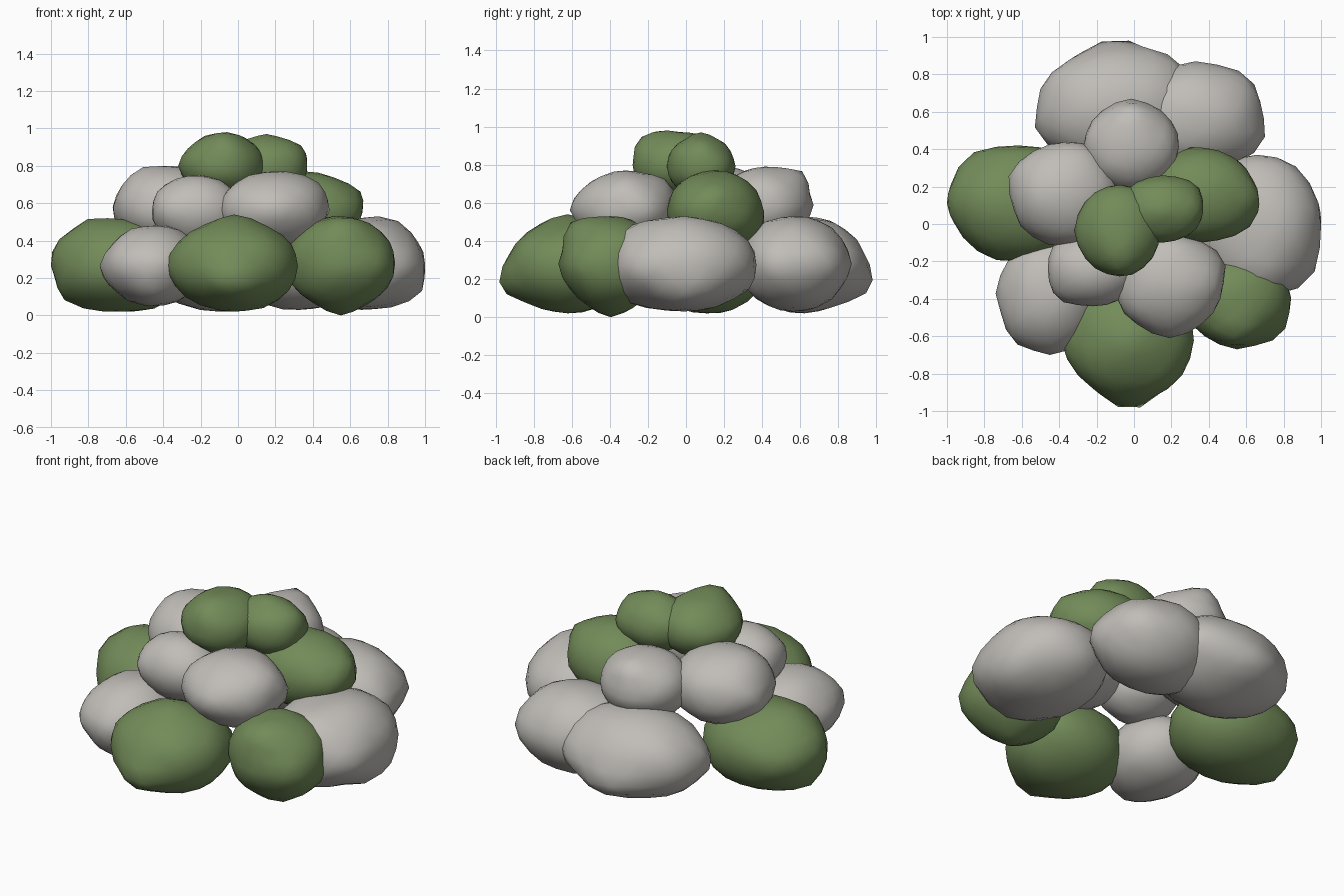
import bpy
import bmesh
from mathutils import Vector, noise

cube = bpy.data.objects.get("Cube")
if cube:
    bpy.data.objects.remove(cube, do_unlink=True)


def material(name, colour):
    mat = bpy.data.materials.new(name)
    mat.use_nodes = True
    mat.diffuse_color = colour
    mat.node_tree.nodes["Principled BSDF"].inputs["Base Color"].default_value = colour
    return mat


moss = material("moss_green", (0.17, 0.26, 0.1, 1))
stone = material("warm_grey", (0.53, 0.51, 0.48, 1))

# Directions in which a rock can be drawn out into a blunt corner
AXES = {"L": Vector((1, 0, 0)), "R": Vector((-1, 0, 0)),
        "F": Vector((0, -1, 0)), "B": Vector((0, 1, 0)),
        "U": Vector((0, 0, 1)), "D": Vector((0, 0, -1))}


def corner_direction(code):
    return sum((AXES[letter] for letter in code), Vector()).normalized()


def rock(name, x, y, z, corners, mat=stone):
    """Lumpy boulder fitted to the given x, y and z ranges."""
    bm = bmesh.new()
    bmesh.ops.create_icosphere(bm, subdivisions=3, radius=1)
    seed = Vector((x[0], y[0], z[0])) * 9
    pulls = [corner_direction(code) for code in corners.split()]
    for v in bm.verts:
        p = v.co.normalized()
        # Slightly squared ellipsoid with soft lumps and drawn-out corners
        radius = sum(abs(c) ** 2.1 for c in p) ** (-1 / 2.1)
        radius *= 1 + 0.04 * noise.noise(p * 1.9 + seed)
        for d in pulls:
            radius *= 1 + 0.1 * max(0, p.dot(d)) ** 14
        v.co = p * radius
    # Fit each axis to its range
    for axis, (low, high) in enumerate((x, y, z)):
        values = [v.co[axis] for v in bm.verts]
        start, size = min(values), max(values) - min(values)
        for v in bm.verts:
            v.co[axis] = low + (v.co[axis] - start) / size * (high - low)
    # Put the origin at the middle of the rock
    centre = Vector([sum(span) / 2 for span in (x, y, z)])
    bmesh.ops.translate(bm, verts=bm.verts, vec=-centre)
    for f in bm.faces:
        f.smooth = True
    mesh = bpy.data.meshes.new(name)
    bm.to_mesh(mesh)
    bm.free()
    mesh.materials.append(mat)
    obj = bpy.data.objects.new(name, mesh)
    obj.location = centre
    bpy.context.collection.objects.link(obj)


# Bottom ring of large rocks
rock("base_rock_right", (-1, -0.25), (-0.2, 0.42), (0.02, 0.52), "RRRU RB RD UUR", moss)
rock("base_rock_front_right", (-0.74, -0.18), (-0.70, -0.07), (0.05, 0.48), "R F RF FD")
rock("base_rock_front", (-0.39, 0.32), (-0.98, -0.31), (0.02, 0.54), "FFFD FFFD R LB U", moss)
rock("base_rock_front_left", (0.26, 0.84), (-0.67, -0.14), (0, 0.53), "F FU FU LF D", moss)
rock("base_rock_left", (0.32, 1), (-0.39, 0.37), (0.03, 0.53), "LF LD FD FU LUU")
rock("base_rock_back_left", (-0.02, 0.70), (0.28, 0.87), (0.03, 0.53), "LLF B LB")
rock("base_rock_back", (-0.53, 0.32), (0.31, 0.98), (0.02, 0.53), "BBBD BBD RRF LB")

# Middle ring resting on the base
rock("middle_rock_right", (-0.67, -0.08), (-0.12, 0.44), (0.36, 0.80), "RRRB UUR")
rock("middle_rock_front_right", (-0.46, 0.02), (-0.44, -0.05), (0.37, 0.75), "FR RB")
rock("middle_rock_front", (-0.10, 0.49), (-0.61, -0.05), (0.36, 0.77), "LLB UB LU F")
rock("middle_rock_left", (0.06, 0.67), (-0.10, 0.41), (0.34, 0.77), "LLU BBBD LLF", moss)
rock("middle_rock_back", (-0.27, 0.24), (0.18, 0.67), (0.39, 0.79), "B UB UB")

# Two small rocks crowning the pile
rock("top_rock_right", (-0.32, 0.14), (-0.28, 0.21), (0.63, 0.98), "UUF R FU", moss)
rock("top_rock_left", (-0.07, 0.37), (-0.10, 0.26), (0.63, 0.97), "LB LU U", moss)
